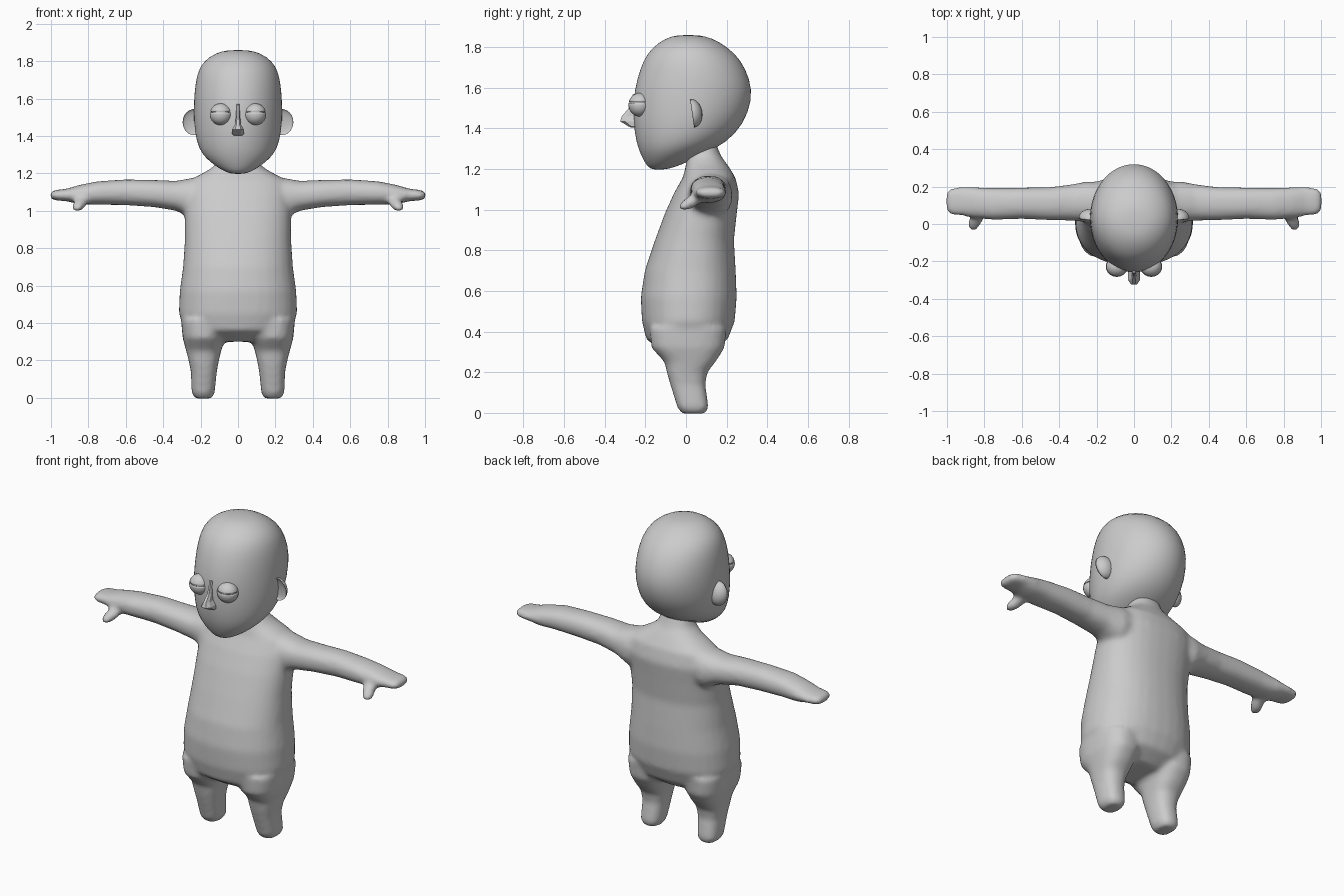
import bpy, bmesh
from math import sin, cos, pi, radians
from mathutils import Matrix

if "Cube" in bpy.data.objects:
    bpy.data.objects.remove(bpy.data.objects["Cube"])


def add_loft(bm, rings, to_xyz, sides=32, power=2.0):
    """Skin closed superellipse rings: (t, u_min, u_max, v_min, v_max)."""
    rows = []
    for t, u0, u1, v0, v1 in rings:
        row = []
        for i in range(sides):
            a = 2 * pi * (i + 0.5) / sides
            c, s = cos(a), sin(a)
            c = abs(c) ** (2 / power) * (1 if c > 0 else -1)
            s = abs(s) ** (2 / power) * (1 if s > 0 else -1)
            u = (u0 + u1) / 2 + (u1 - u0) / 2 * c
            v = (v0 + v1) / 2 + (v1 - v0) / 2 * s
            row.append(bm.verts.new(to_xyz(t, u, v)))
        rows.append(row)
    faces = [bm.faces.new(rows[0]), bm.faces.new(rows[-1])]
    for a, b in zip(rows, rows[1:]):
        for i in range(sides):
            j = (i + 1) % sides
            faces.append(bm.faces.new((a[i], a[j], b[j], b[i])))
    bmesh.ops.recalc_face_normals(bm, faces=faces)


def finish(bm, name, smooth=True, mirror=False):
    mesh = bpy.data.meshes.new(name)
    bm.to_mesh(mesh)
    bm.free()
    for p in mesh.polygons:
        p.use_smooth = smooth
    ob = bpy.data.objects.new(name, mesh)
    bpy.context.collection.objects.link(ob)
    if mirror:
        ob.modifiers.new("Mirror", 'MIRROR').use_mirror_merge = False
    return ob


def add_ball(bm, centre, size, rot=Matrix()):
    m = Matrix.Translation(centre) @ rot @ Matrix.Diagonal((*size, 1))
    return bmesh.ops.create_uvsphere(bm, u_segments=24, v_segments=16,
                                     radius=1, matrix=m)['verts']


def upright(rows):
    """(z, y_front, y_back, half_width) -> rings for a centred vertical loft."""
    return [(z, -w, w, y0, y1) for z, y0, y1, w in rows]


# Body: torso, limbs and thumbs fused by a voxel remesh
bm = bmesh.new()
torso = upright([
    (.30, -.10, .12, .17), (.36, -.195, .205, .28), (.45, -.217, .24, .317),
    (.57, -.223, .25, .312), (.70, -.203, .245, .294), (.85, -.153, .236, .284),
    (.98, -.105, .25, .285), (1.08, -.06, .262, .285), (1.16, -.015, .243, .265),
    (1.22, 0, .205, .155), (1.26, 0, .175, .105), (1.32, .01, .15, .085),
    (1.38, .01, .15, .085)])
add_loft(bm, torso, lambda t, u, v: (u, v, t), power=2.3)
leg = [(-.004, .142, .228, -.02, .095), (.025, .125, .248, -.042, .112),
       (.14, .113, .252, -.078, .095), (.20, .102, .264, -.095, .105),
       (.25, .09, .277, -.105, .145), (.32, .07, .296, -.17, .19),
       (.42, .06, .305, -.18, .20)]
arm = [(.12, .02, .22, .98, 1.19), (.25, .01, .228, .96, 1.175),
       (.33, .018, .212, 1.0, 1.16), (.45, .02, .197, 1.02, 1.165),
       (.60, .028, .195, 1.03, 1.168), (.75, .022, .193, 1.033, 1.158),
       (.85, .032, .197, 1.035, 1.138), (.92, .043, .198, 1.052, 1.117),
       (.975, .047, .195, 1.055, 1.112), (1.005, .07, .175, 1.065, 1.10)]
for s in (1, -1):
    add_loft(bm, leg, lambda t, u, v: (s * u, v, t), power=2.5)
    add_loft(bm, arm, lambda t, u, v: (s * t, u, v), power=2.3)
    tilt = Matrix.Rotation(s * radians(22), 4, 'Z') @ Matrix.Rotation(radians(28), 4, 'X')
    add_ball(bm, (s * .845, .025, 1.038), (.036, .075, .03), tilt)
body = finish(bm, "body")
remesh = body.modifiers.new("Fuse", 'REMESH')
remesh.mode = 'VOXEL'
remesh.voxel_size = .014
remesh.use_smooth_shade = True
relax = body.modifiers.new("Relax", 'SMOOTH')
relax.factor = .5
relax.iterations = 8

# Head
bm = bmesh.new()
skull = upright([
    (1.197, -.16, -.11, .03), (1.207, -.185, -.06, .065), (1.235, -.205, .01, .115),
    (1.28, -.227, .10, .172), (1.33, -.245, .20, .21), (1.42, -.26, .285, .234),
    (1.54, -.262, .328, .238), (1.64, -.243, .318, .234), (1.74, -.21, .27, .219),
    (1.80, -.165, .205, .185), (1.845, -.10, .13, .12), (1.86, -.04, .06, .05)])
add_loft(bm, skull, lambda t, u, v: (u, v, t))
head = finish(bm, "head")
head.modifiers.new("Round", 'SUBSURF').levels = 1

# Nose
bm = bmesh.new()
nose = upright([
    (1.57, -.23, -.262, .008), (1.50, -.23, -.283, .012), (1.46, -.23, -.318, .018),
    (1.435, -.23, -.327, .033), (1.41, -.23, -.285, .033), (1.404, -.23, -.27, .025)])
add_loft(bm, nose, lambda t, u, v: (u, v, t), sides=8, power=2.6)
finish(bm, "nose", smooth=False)

# Eyes with nearly closed lids
EYE = (.092, -.227, 1.516)
bm = bmesh.new()
add_ball(bm, EYE, (.052, .052, .052))
finish(bm, "eyes", mirror=True)
for name, side, cut in (("upper_lids", 1, 1.531), ("lower_lids", -1, 1.525)):
    bm = bmesh.new()
    add_ball(bm, EYE, (.059, .056, .058))
    bmesh.ops.bisect_plane(bm, geom=bm.verts[:] + bm.edges[:] + bm.faces[:],
                           plane_co=(0, 0, cut), plane_no=(0, 0, side),
                           clear_inner=True)
    lid = finish(bm, name, mirror=True)
    lid.modifiers.new("Thickness", 'SOLIDIFY').thickness = .005

# Ears: cupped discs, hollow toward the front
bm = bmesh.new()
verts = add_ball(bm, (0, 0, 0), (1, 1, 1))
for v in verts:
    if v.co.y < 0:
        v.co.y *= -.35
bmesh.ops.recalc_face_normals(bm, faces=bm.faces[:])
bm.transform(Matrix.Translation((.235, .03, 1.474)) @ Matrix.Rotation(radians(8), 4, 'X')
             @ Matrix.Diagonal((.061, .05, .07, 1)))
finish(bm, "ears", mirror=True)
